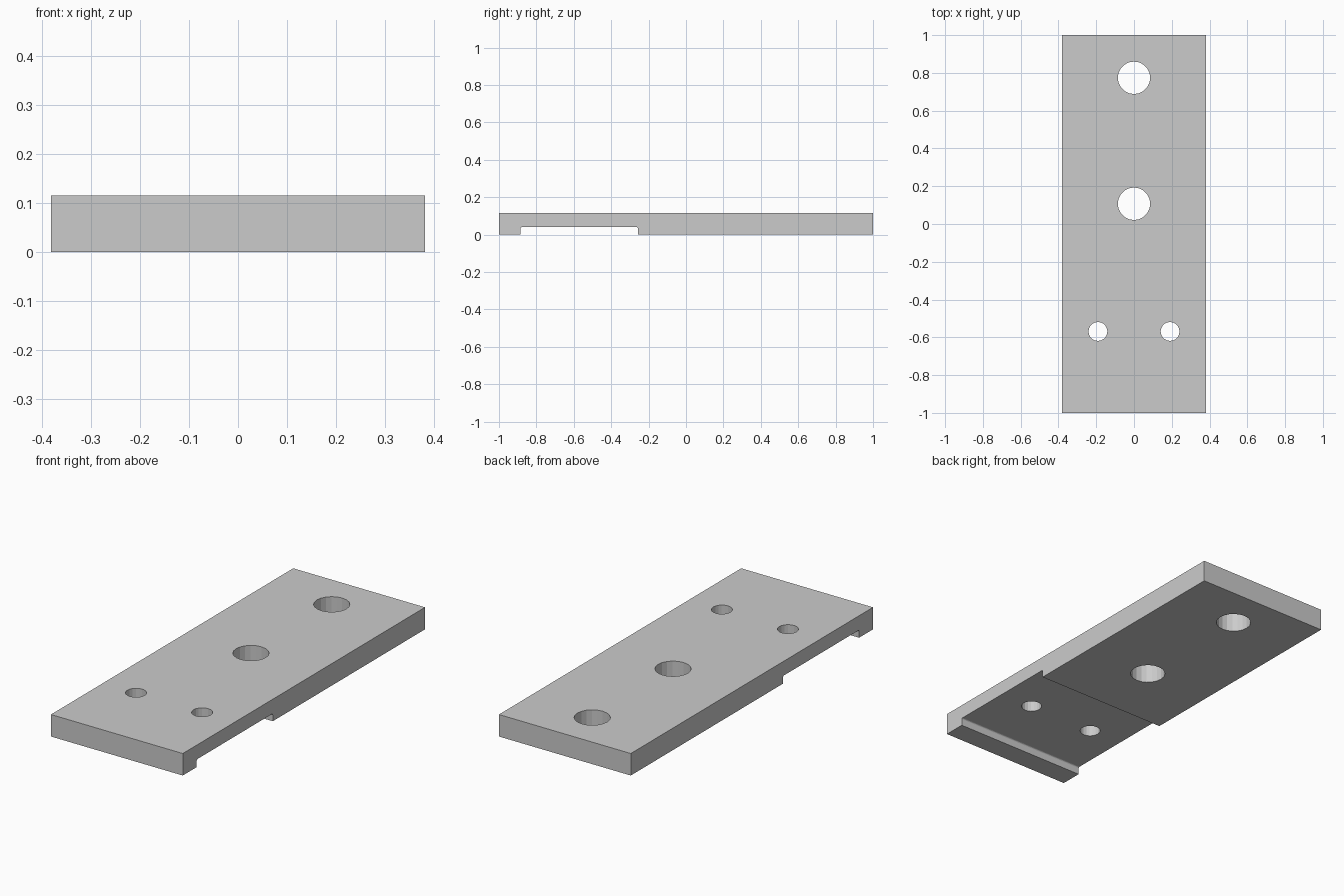
import bpy, bmesh
from math import pi, sin, cos

if "Cube" in bpy.data.objects:
    bpy.data.objects.remove(bpy.data.objects["Cube"])

HALF_W, HALF_L, THICK = 0.381, 1.0, 0.115
SLOT_Y0, SLOT_Y1, SLOT_Z, FILLET = -0.885, -0.257, 0.04, 0.008


def arc(cy, cz, r, a0, a1, n=4):
    return [(cy + r * cos(a0 + (a1 - a0) * i / n),
             cz + r * sin(a0 + (a1 - a0) * i / n)) for i in range(n + 1)]


def extrude_profile(name, points, half_width):
    """Extrude a y-z side profile across x."""
    bm = bmesh.new()
    face = bm.faces.new([bm.verts.new((-half_width, y, z)) for y, z in points])
    new = bmesh.ops.extrude_face_region(bm, geom=[face])["geom"]
    verts = [g for g in new if isinstance(g, bmesh.types.BMVert)]
    bmesh.ops.translate(bm, verts=verts, vec=(2 * half_width, 0, 0))
    bmesh.ops.recalc_face_normals(bm, faces=bm.faces)
    mesh = bpy.data.meshes.new(name)
    bm.to_mesh(mesh)
    bm.free()
    obj = bpy.data.objects.new(name, mesh)
    bpy.context.collection.objects.link(obj)
    return obj


def drill(target, name, x, y, radius, sides):
    """Cut a round through hole with a hidden cylinder."""
    bpy.ops.mesh.primitive_cylinder_add(vertices=sides, radius=radius,
                                        depth=THICK * 3, location=(x, y, THICK / 2))
    cutter = bpy.context.object
    cutter.name = name
    cutter.hide_render = True
    cutter.hide_set(True)
    cutter.display_type = 'WIRE'
    mod = target.modifiers.new(name, 'BOOLEAN')
    mod.operation = 'DIFFERENCE'
    mod.solver = 'EXACT'
    mod.object = cutter


# Plate with a shallow cross slot underneath, inner corners slightly rounded
profile = [(-HALF_L, 0), (SLOT_Y0, 0)]
profile += arc(SLOT_Y0 + FILLET, SLOT_Z - FILLET, FILLET, pi, pi / 2)
profile += arc(SLOT_Y1 - FILLET, SLOT_Z - FILLET, FILLET, pi / 2, 0)
profile += [(SLOT_Y1, 0), (HALF_L, 0), (HALF_L, THICK), (-HALF_L, THICK)]
plate = extrude_profile("mounting_plate", profile, HALF_W)

# Two large holes on the centre line
for i, y in enumerate((0.107, 0.774)):
    drill(plate, f"large_hole_cutter_{i + 1}", 0, y, 0.086, 20)

# Pair of small holes through the slotted end
for side, label in ((-1, "left"), (1, "right")):
    drill(plate, f"small_hole_cutter_{label}", side * 0.191, -0.569, 0.05, 20)
